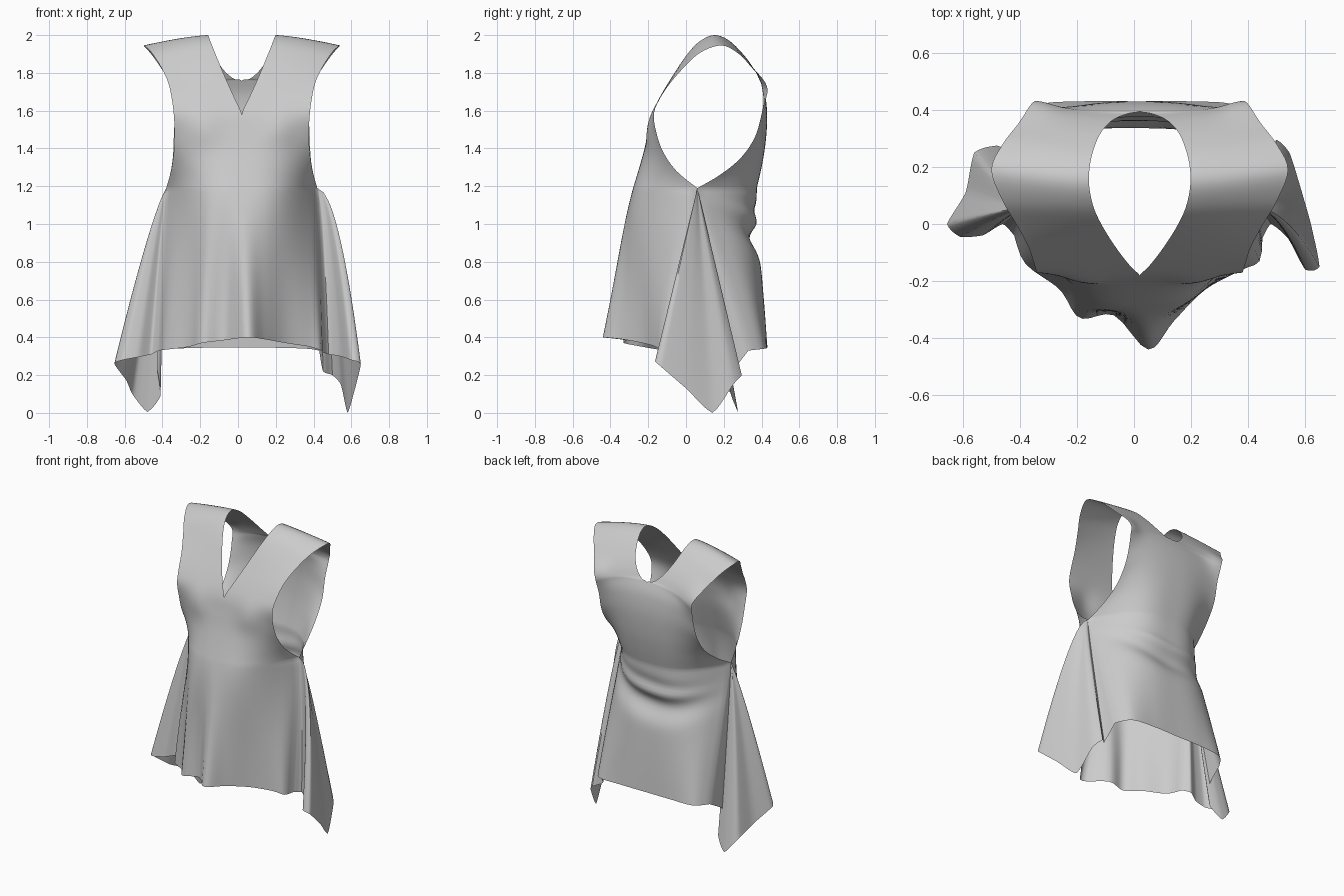
import bpy, bmesh, math
from mathutils import Vector

if "Cube" in bpy.data.objects:
    bpy.data.objects.remove(bpy.data.objects["Cube"])

CX = 0.02  # the garment hangs slightly off centre


def spline(points, n, k=1.0):
    """Cardinal-spline resampling of equal-length tuples; small k gives crisp corners."""
    out = []
    last = len(points) - 1
    for i in range(last):
        a, b, c, d = (points[max(0, min(last, i + o))] for o in (-1, 0, 1, 2))
        for j in range(n):
            t = j / n
            out.append(tuple(k * 0.5 * (2 * q + (r - p) * t + (2 * p - 5 * q + 4 * r - s) * t * t
                                        + (3 * q - p - 3 * r + s) * t ** 3)
                             + (1 - k) * (q + (r - q) * t)
                             for p, q, r, s in zip(a, b, c, d)))
    out.append(tuple(points[-1]))
    return out


def row_point(row, u):
    """Point across a bodice row, u = -1 (left armhole) to 1 (right armhole)."""
    xi, yi, zi, xo, yo, zo, p = row
    a = abs(u)
    xi = max(0, xi)
    f = a ** p
    x = xi + (xo - xi) * a
    return Vector((CX + math.copysign(x, u), yi + (yo - yi) * f, zi + (zo - zi) * f))


def body_shape(p):
    """Soft bust in front and shoulder blades behind."""
    a = abs(p.x - CX)
    if p.y < 0:
        p.y -= .018 * math.exp(-((a - .2) / .09) ** 2 - ((p.z - 1.5) / .09) ** 2)
    elif p.y > .25:
        p.y += .018 * math.exp(-((a - .36) / .07) ** 2 - ((p.z - 1.73) / .07) ** 2)
    return p


def add_grid(bm, rows):
    grid = [[bm.verts.new(p) for p in r] for r in rows]
    for r, s in zip(grid, grid[1:]):
        for i in range(len(r) - 1):
            bm.faces.new((r[i], r[i + 1], s[i + 1], s[i]))


# Bodice rows, front to back over the shoulder:
# inner (neck) x y z, outer (armhole) x y z, curvature power
BODICE = [
    (0, -.28, 1.19, .40, .06, 1.19, 3.0),
    (0, -.25, 1.29, .375, -.05, 1.28, 2.8),
    (0, -.222, 1.39, .36, -.12, 1.38, 2.6),
    (0, -.20, 1.49, .355, -.155, 1.48, 2.3),
    (0, -.18, 1.58, .36, -.17, 1.58, 2),
    (.035, -.145, 1.66, .37, -.14, 1.66, 1.6),
    (.085, -.08, 1.77, .39, -.08, 1.75, 1.5),
    (.135, 0, 1.89, .43, -.005, 1.835, 1.4),
    (.165, .07, 1.965, .48, .08, 1.91, 1.4),
    (.178, .15, 2.0, .52, .19, 1.945, 1.4),
    (.170, .23, 1.97, .48, .28, 1.90, 1.4),
    (.142, .31, 1.89, .43, .345, 1.83, 1.5),
    (.10, .36, 1.82, .39, .395, 1.765, 1.7),
    (.045, .386, 1.77, .365, .415, 1.71, 1.8),
    (0, .395, 1.757, .36, .415, 1.66, 2),
    (0, .42, 1.68, .355, .40, 1.58, 2.3),
    (0, .43, 1.56, .36, .365, 1.46, 2.5),
    (0, .42, 1.42, .365, .29, 1.35, 2.8),
    (0, .40, 1.30, .38, .18, 1.26, 3),
    (0, .375, 1.19, .40, .06, 1.19, 3),
]
# Skirt hems: position across the panel, then hem x y z
FRONT = [(-1, -.42, -.04, .33), (-.85, -.38, -.14, .335), (-.62, -.26, -.23, .35),
         (-.42, -.19, -.33, .37), (-.2, -.07, -.32, .385), (0, .05, -.44, .40),
         (.25, .14, -.34, .39), (.5, .25, -.23, .37), (.75, .38, -.16, .35),
         (.9, .44, -.13, .33), (1, .45, -.05, .32)]
BACK = [(-1, -.41, .33, .335), (-.8, -.34, .415, .34), (-.4, -.18, .43, .345),
        (0, .01, .43, .345), (.4, .19, .43, .345), (.8, .36, .415, .34), (1, .43, .33, .33)]
# Side godets, hem x y z
RIGHT = [(.45, -.05, .32), (.48, 0, .31), (.54, -.05, .30), (.60, -.16, .28), (.65, -.15, .26),
         (.62, 0, .13), (.58, .14, .0), (.545, .25, .15), (.50, .295, .20), (.45, .25, .22),
         (.43, .33, .33)]
LEFT = [(-.42, -.04, .33), (-.46, 0, .31), (-.53, -.04, .295), (-.61, -.045, .28),
        (-.655, 0, .26), (-.59, .11, .17), (-.56, .25, .10), (-.48, .275, .005),
        (-.41, .24, .09), (-.43, .20, .25), (-.41, .33, .335)]
DROP = 40
US_HALF = [i / 20 for i in range(21)]
US = [-a for a in reversed(US_HALF[1:])] + US_HALF


def hang(top, hem, s, ex):
    return Vector((top.x + (hem[0] - top.x) * s ** ex,
                   top.y + (hem[1] - top.y) * s,
                   top.z + (hem[2] - top.z) * s))


def flare(u):
    """Sideways easing: the right side kicks out sooner than the left."""
    return .52 if u > 0 else .82


def back_folds(p, u):
    """Draped creases sagging across the lower back."""
    fade = max(0, 1 - u * u)
    for z0, amp, wid, sag in ((.92, -.05, .08, .12), (1.0, .012, .035, .10), (1.07, -.014, .04, .05)):
        p.y += amp * fade * math.exp(-((p.z - z0 - sag * u * u - .04 * u) / wid) ** 2)
    return p


bm = bmesh.new()

# Bodice: left and right halves over the shoulders
for side in (-1, 1):
    # tiny bias keeps the sign of the side at the neck edge
    add_grid(bm, [[body_shape(row_point(r, side * max(a, 1e-7))) for a in US_HALF]
                  for r in spline(BODICE, 5)])


def at_u(samples, u):
    for a, b in zip(samples, samples[1:]):
        if u <= b[0] + 1e-9:
            t = (u - a[0]) / (b[0] - a[0])
            return [p + (q - p) * t for p, q in zip(a[1:], b[1:])]
    return samples[-1][1:]


def panel(controls, row, above, back):
    """Skirt panel that leaves the bodice smoothly and falls to its hem."""
    samples = spline(controls, 8)
    rows = []
    for k in range(DROP + 1):
        s = k / DROP
        line = []
        for u in US:
            top, up, hem = row_point(row, u), row_point(above, u), at_u(samples, u)
            p = hang(top, hem, s, 1 - (1 - flare(u)) * u ** 4)
            slope = (top.y - up.y) / (up.z - top.z) * (top.z - hem[2])
            gain = .3 if back else .8
            p.y += gain * (slope - (hem[1] - top.y)) * s * (1 - s) ** 3 * (1 - u ** 4)
            line.append(body_shape(back_folds(p, u) if back else p))
        rows.append(line)
    add_grid(bm, rows)


# Skirt front and back
panel(FRONT, BODICE[0], BODICE[1], False)
panel(BACK, BODICE[-1], BODICE[-2], True)

# Side godets fanning out from the underarm point
for side, hem in ((1, RIGHT), (-1, LEFT)):
    apex = Vector((CX + side * .40, .06, 1.19))
    pts = spline(hem, 5, .5)
    add_grid(bm, [[hang(apex, h, k / DROP, flare(side)) for h in pts] for k in range(DROP + 1)])

bmesh.ops.remove_doubles(bm, verts=bm.verts, dist=.002)
bmesh.ops.dissolve_degenerate(bm, edges=bm.edges, dist=.0001)
bmesh.ops.recalc_face_normals(bm, faces=bm.faces)
me = bpy.data.meshes.new("sleeveless_tunic")
bm.to_mesh(me)
bm.free()
tunic = bpy.data.objects.new("sleeveless_tunic", me)
bpy.context.collection.objects.link(tunic)
bpy.context.view_layer.objects.active = tunic
tunic.select_set(True)
bpy.ops.object.shade_smooth_by_angle(angle=math.radians(60))
